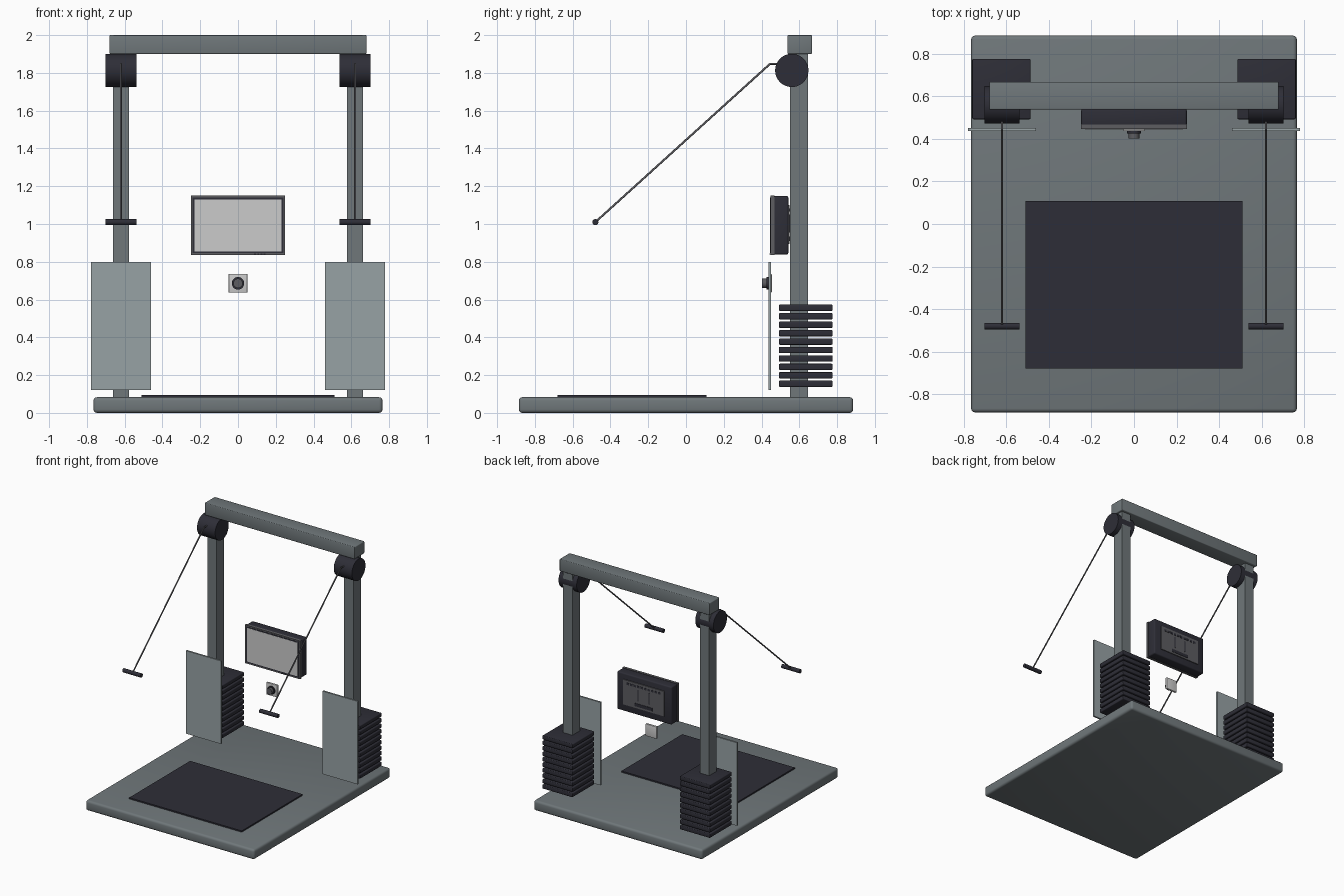
import bpy, bmesh, math
from mathutils import Matrix, Vector

cube = bpy.data.objects.get("Cube")
if cube:
    bpy.data.objects.remove(cube, do_unlink=True)


def material(name, rgb):
    m = bpy.data.materials.new(name)
    m.use_nodes = True
    m.diffuse_color = (*rgb, 1)
    m.node_tree.nodes["Principled BSDF"].inputs["Base Color"].default_value = (*rgb, 1)
    return m


STEEL = material("grey steel", (0.16, 0.185, 0.195))
PANEL = material("pale steel", (0.31, 0.36, 0.375))
DARK = material("charcoal", (0.027, 0.027, 0.038))
FRAME = material("mid grey", (0.11, 0.11, 0.12))
LIGHT = material("light grey", (0.6, 0.6, 0.6))


def finish(name, bm, mat):
    mesh = bpy.data.meshes.new(name)
    bm.to_mesh(mesh)
    bm.free()
    mesh.materials.append(mat)
    mesh.shade_smooth()
    mesh.set_sharp_from_angle(angle=math.radians(35))
    obj = bpy.data.objects.new(name, mesh)
    bpy.context.collection.objects.link(obj)
    return obj


def box(name, x, y, z, mat, bevel=0):
    """Box from (min, max) ranges, with optional rounded edges."""
    bm = bmesh.new()
    size = [r[1] - r[0] for r in (x, y, z)]
    mid = [(r[0] + r[1]) / 2 for r in (x, y, z)]
    bmesh.ops.create_cube(bm, size=1, matrix=Matrix.Translation(mid) @ Matrix.Diagonal((*size, 1)))
    if bevel:
        bmesh.ops.bevel(bm, geom=bm.edges[:], offset=bevel, segments=3, profile=0.5, affect='EDGES')
    return finish(name, bm, mat)


def rod(name, start, end, radius, mat, sides=32):
    """Capped cylinder between two points."""
    a, b = Vector(start), Vector(end)
    turn = (b - a).to_track_quat('Z', 'Y').to_matrix().to_4x4()
    bm = bmesh.new()
    bmesh.ops.create_cone(bm, cap_ends=True, segments=sides, radius1=radius, radius2=radius,
                          depth=(b - a).length, matrix=Matrix.Translation((a + b) / 2) @ turn)
    return finish(name, bm, mat)


def around(c, half):
    return (c - half, c + half)


# Platform, floor mat and top beam
box("base_platform", around(0, 0.765), around(0, 0.885), (0, 0.083), STEEL, 0.018)
box("floor_mat", around(0, 0.51), (-0.68, 0.108), (0.08, 0.094), DARK)
box("top_beam", around(0, 0.68), (0.537, 0.668), (1.9, 2.0), STEEL, 0.006)

# Uprights with pulley, cable, handle, guard and weight stack
for side, s in (("left", 1), ("right", -1)):
    cx = 0.62 * s
    box(side + "_column", around(cx, 0.042), (0.55, 0.645), (0.08, 1.905), STEEL)
    rod(side + "_pulley", (cx - 0.082, 0.56, 1.813), (cx + 0.082, 0.56, 1.813), 0.088, DARK, 48)
    path = [(cx, 0.5, 1.848), (cx, 0.445, 1.848), (cx, -0.48, 1.01)]
    for i in range(2):
        rod(f"{side}_cable_{i + 1}", path[i], path[i + 1], 0.0055, FRAME, 12)
    rod(side + "_handle", (cx - 0.082, -0.48, 1.01), (cx + 0.082, -0.48, 1.01), 0.016, DARK, 24)
    box(side + "_guard_panel", around(cx, 0.159), (0.437, 0.451), (0.12, 0.8), PANEL)
    for i in range(10):
        z = 0.137 + i * 0.0447
        box(f"{side}_weight_plate_{i + 1}", around(0.623 * s, 0.137), (0.492, 0.776),
            (z, z + 0.034), DARK, 0.006)

# Display: rear housing, front frame, bezel and screen
box("display_housing", around(0, 0.248), (0.46, 0.542), (0.838, 1.148), DARK, 0.01)
box("display_frame", around(0, 0.25), (0.447, 0.468), (0.836, 1.15), FRAME)
box("display_bezel", around(0, 0.24), (0.4455, 0.449), (0.846, 1.14), DARK)
box("display_screen", around(0, 0.23), (0.444, 0.447), (0.855, 1.131), LIGHT)
for i in range(4):
    box(f"display_button_{i + 1}", around(0.09 + i * 0.017, 0.005), (0.443, 0.447),
        (0.839, 0.844), DARK)

# Rear service plate with vents, rails and sockets
box("display_back_plate", around(0, 0.185), (0.538, 0.549), (0.895, 1.1), FRAME)
for i in range(10):
    box(f"back_vent_{i + 1}", around(-0.144 + i * 0.032, 0.011), (0.546, 0.551), (1.065, 1.082), DARK)
for s in (-1, 1):
    box("back_rail", around(0.05 * s, 0.004), (0.546, 0.551), (0.955, 1.05), DARK)
box("back_socket_strip", around(0, 0.08), (0.546, 0.552), (0.91, 0.935), DARK)

# Control dial on its mounting plate
box("dial_plate", around(0, 0.05), (0.436, 0.454), (0.637, 0.736), LIGHT, 0.003)
rod("dial_collar", (0, 0.44, 0.686), (0, 0.425, 0.686), 0.033, DARK)
rod("dial_knob", (0, 0.43, 0.686), (0, 0.402, 0.686), 0.025, FRAME)
